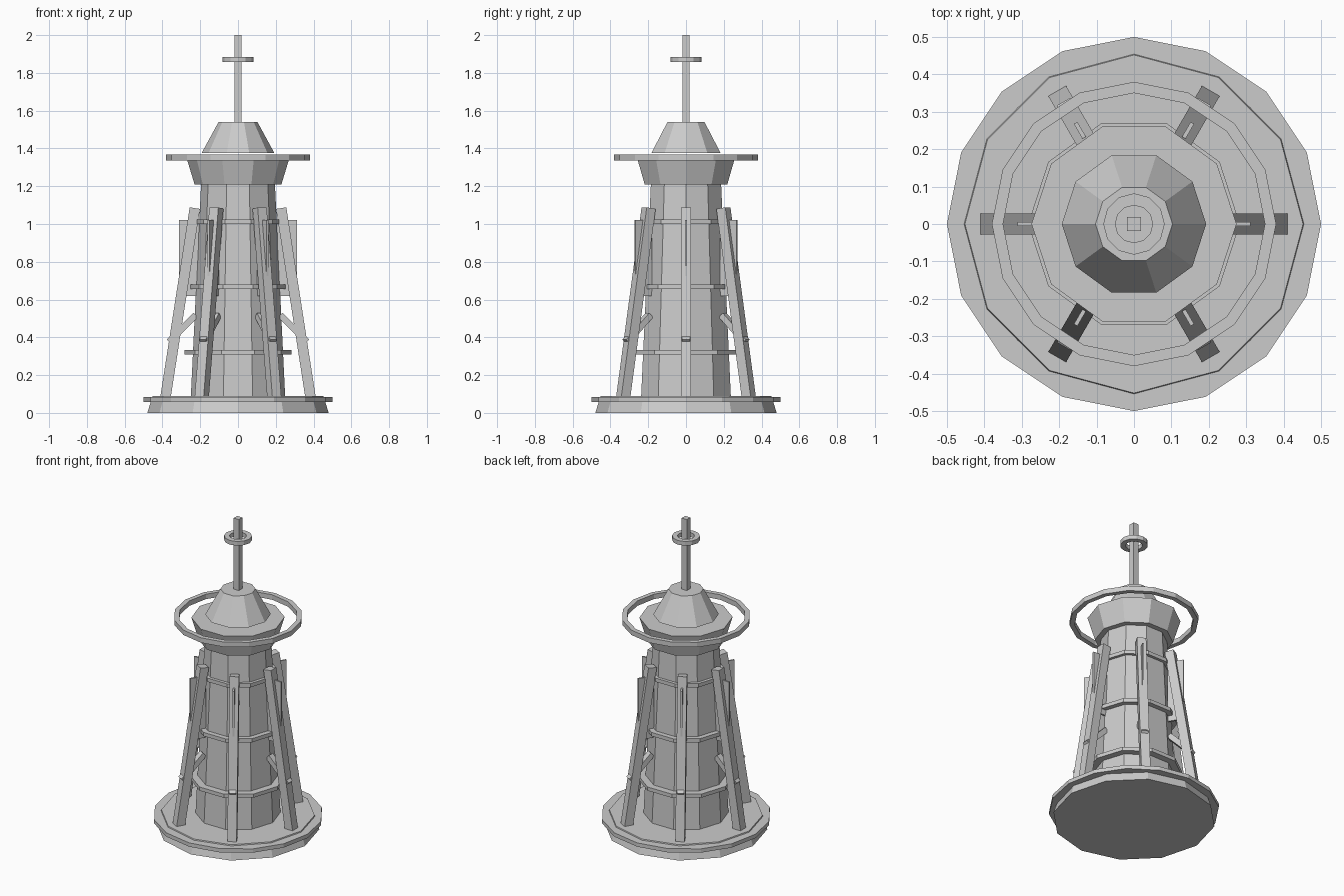
import bpy, bmesh, math
from mathutils import Matrix, Vector

cube = bpy.data.objects.get("Cube")
if cube:
    bpy.data.objects.remove(cube, do_unlink=True)

# Single plain grey for every part
grey = bpy.data.materials.new("plain_grey")
grey.use_nodes = True
colour = (0.6, 0.6, 0.6, 1)
grey.diffuse_color = colour
grey.node_tree.nodes["Principled BSDF"].inputs["Base Color"].default_value = colour


def finish(name, bm):
    bmesh.ops.recalc_face_normals(bm, faces=bm.faces)
    mesh = bpy.data.meshes.new(name)
    bm.to_mesh(mesh)
    bm.free()
    mesh.materials.append(grey)
    obj = bpy.data.objects.new(name, mesh)
    bpy.context.scene.collection.objects.link(obj)
    return obj


def lathe(name, profile, sides, ring=False):
    """Spin (radius, height) points; a ring closes its section, a solid gets caps."""
    bm = bmesh.new()
    loops = []
    for r, z in profile:
        angles = [math.tau * k / sides for k in range(sides)]
        loops.append([bm.verts.new((r * math.cos(a), r * math.sin(a), z)) for a in angles])
    pairs = list(zip(loops, loops[1:]))
    if ring:
        pairs.append((loops[-1], loops[0]))
    else:
        bm.faces.new(loops[0])
        bm.faces.new(loops[-1])
    for low, high in pairs:
        for k in range(sides):
            n = (k + 1) % sides
            bm.faces.new((low[k], low[n], high[n], high[k]))
    return finish(name, bm)


def hoop(name, inner, outer, low, high, sides):
    return lathe(name, [(inner, low), (outer, low), (outer, high), (inner, high)], sides, True)


def box(name, centre, size, lean=0.0, turn=0.0):
    """Box leaned about y, then turned round the tower axis."""
    bm = bmesh.new()
    bmesh.ops.create_cube(bm, size=1, matrix=Matrix.Diagonal((*size, 1)))
    place = (Matrix.Rotation(turn, 4, "Z") @ Matrix.Translation(Vector(centre))
             @ Matrix.Rotation(lean, 4, "Y"))
    bm.transform(place)
    return finish(name, bm)


# Base
lathe("base", [(0.48, 0), (0.452, 0.09)], 12)
hoop("base_rim", 0.44, 0.5, 0.058, 0.083, 16)

# Tower body with bands
lathe("tower", [(0.25, 0.08), (0.195, 1.22)], 10)
for name, r, z in (("lower", 0.283, 0.322), ("middle", 0.254, 0.668), ("upper", 0.225, 1.012)):
    hoop(name + "_band", r - 0.05, r, z - 0.012, z + 0.012, 10)

# Head
lathe("collar", [(0.23, 1.21), (0.274, 1.355)], 10)
hoop("gallery_ring", 0.35, 0.38, 1.335, 1.367, 16)
lathe("cap", [(0.193, 1.375), (0.103, 1.54)], 10)

# Mast
box("mast", (0, 0, 1.765), (0.037, 0.037, 0.47))
hoop("mast_ring", 0.05, 0.082, 1.857, 1.884, 12)

# Six leaning legs, each with a fin and a brace
for i in range(6):
    turn = math.tau * i / 6
    box(f"leg_{i + 1}", (0.306, 0, 0.585), (0.055, 0.055, 1.01), -math.atan(0.155), turn)
    box(f"fin_{i + 1}", (0.261, 0, 0.82), (0.102, 0.011, 0.4), 0, turn)
    box(f"brace_{i + 1}", (0.295, 0, 0.447), (0.033, 0.04, 0.2), -math.pi / 4, turn)
